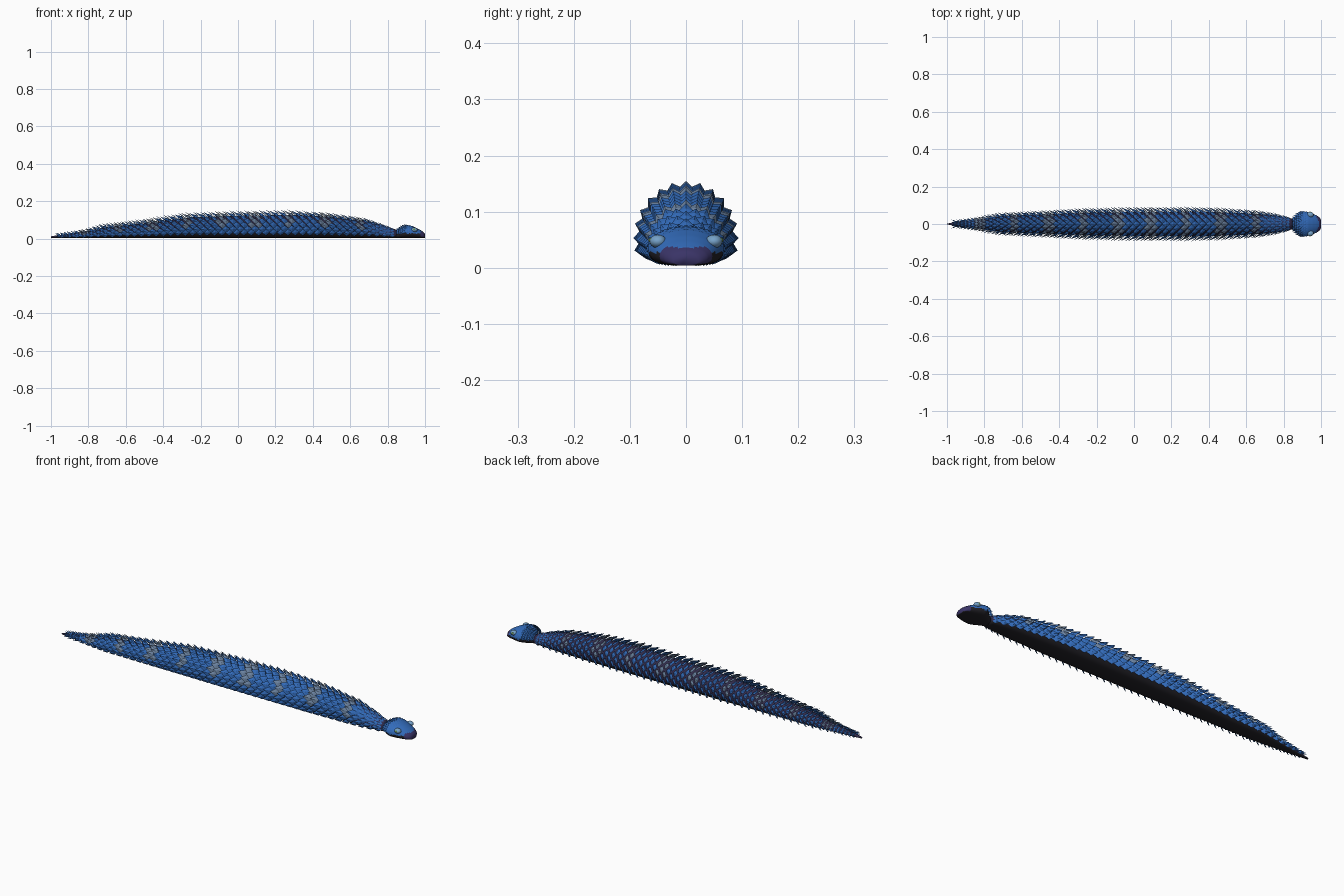
import bpy, bmesh, math
from mathutils import Vector

cube = bpy.data.objects.get("Cube")
if cube:
    bpy.data.objects.remove(cube)


def material(name, rgb):
    m = bpy.data.materials.new(name)
    m.use_nodes = True
    m.diffuse_color = (*rgb, 1)
    m.node_tree.nodes["Principled BSDF"].inputs["Base Color"].default_value = (*rgb, 1)
    return m


BLUE = material("scale blue", (0.033, 0.15, 0.5))
BAND = material("band grey blue", (0.15, 0.23, 0.36))
SKIN = material("skin dark purple", (0.03, 0.024, 0.07))
BELLY = material("belly black", (0.016, 0.015, 0.02))
SNOUT = material("snout purple", (0.042, 0.034, 0.135))
EYE = material("eye pale blue", (0.18, 0.36, 0.58))
IRIS = material("iris green", (0.2, 0.4, 0.1))

FLOOR = 0.004
# Profiles: x, half width, top height
BODY = [(-1, .002, .012), (-.95, .012, .02), (-.8, .03, .04), (-.7, .043, .062),
        (-.5, .05, .082), (-.25, .06, .114), (0, .064, .122), (.3, .066, .127),
        (.5, .062, .117), (.7, .052, .092), (.78, .042, .07), (.85, .028, .046)]
HEAD = [(.84, .026, .042), (.86, .035, .05), (.88, .055, .064), (.905, .067, .072),
        (.93, .064, .068), (.955, .055, .057), (.975, .047, .046), (.99, .037, .036),
        (1, .022, .026)]


def size_at(profile, x):
    for a, b in zip(profile, profile[1:]):
        if x <= b[0]:
            t = max(0, (x - a[0]) / (b[0] - a[0]))
            return a[1] + t * (b[1] - a[1]), a[2] + t * (b[2] - a[2])
    return profile[-1][1:]


def surface(profile, x, angle):
    """Point at an angle from the top: round back, flattened belly."""
    w, top = size_at(profile, x)
    mid = FLOOR + 0.4 * (top - FLOOR)
    s, c = math.sin(angle), math.cos(angle)
    if c >= 0:
        return Vector((x, w * s, mid + (top - mid) * c))
    flat = math.copysign(abs(s) ** 0.6, s)
    return Vector((x, w * flat, mid - (mid - FLOOR) * abs(c) ** 0.8))


def finish(name, bm, mats, smooth=False):
    bmesh.ops.recalc_face_normals(bm, faces=bm.faces)
    mesh = bpy.data.meshes.new(name)
    bm.to_mesh(mesh)
    bm.free()
    for m in mats:
        mesh.materials.append(m)
    for p in mesh.polygons:
        p.use_smooth = smooth
    ob = bpy.data.objects.new(name, mesh)
    bpy.context.collection.objects.link(ob)


def loft(name, profile, steps, mats, rule, sides=32):
    bm = bmesh.new()
    x0, x1 = profile[0][0], profile[-1][0]
    rings = []
    for i in range(steps + 1):
        x = x0 + (x1 - x0) * i / steps
        rings.append([bm.verts.new(surface(profile, x, math.tau * k / sides))
                      for k in range(sides)])
    for a, b in zip(rings, rings[1:]):
        for k in range(sides):
            n = (k + 1) % sides
            bm.faces.new((a[k], a[n], b[n], b[k]))
    bm.faces.new(rings[0])
    bm.faces.new(rings[-1])
    for f in bm.faces:
        f.material_index = rule(f.calc_center_median())
    finish(name, bm, mats, True)


def add_scale(bm, profile, x, angle, width, length, lift, colour):
    """Ridged leaf-shaped scale whose raised tip points to the tail."""
    p = surface(profile, x, angle)
    side = (surface(profile, x, angle + 0.05) - surface(profile, x, angle - 0.05)).normalized()
    out = side.cross(Vector((1, 0, 0))).normalized()
    if out.dot(p - Vector((x, 0, size_at(profile, x)[1] * 0.4))) < 0:
        out = -out
    back = Vector((-length, 0, 0))
    base = p - out * lift * 0.15
    mid = p + back * 0.5 + out * lift * 0.4
    tip = p + back + out * lift
    v = [bm.verts.new(q) for q in (base, mid + side * width / 2, tip, mid - side * width / 2,
                                   mid + out * lift * 0.22)]
    faces = [bm.faces.new((v[k], v[(k + 1) % 4], v[4])) for k in range(4)]
    faces.append(bm.faces.new((v[0], v[3], v[2], v[1])))
    for f in faces:
        f.material_index = colour


# Body core and head
def body_rule(c):
    w, top = size_at(BODY, c.x)
    return 1 if c.z < FLOOR + 0.22 * (top - FLOOR) else 0


def head_rule(c):
    if c.x > 0.975 and 0.0075 < c.z < 0.036:
        return 2
    return 1 if c.z < 0.027 else 0


loft("body", BODY, 80, [SKIN, BELLY], body_rule)
loft("head", HEAD, 32, [BLUE, BELLY, SNOUT], head_rule)

# Overlapping body scales in staggered rows, with pale bands over the back
bm = bmesh.new()
rows, step = 92, math.radians(30)
for r in range(rows):
    x = -0.945 + 1.785 * r / (rows - 1)
    w, top = size_at(BODY, x)
    size = max(0.38, min(1, w / 0.062))
    for k in range(-4, 5):
        angle = (k + 0.5 * (r % 2)) * step
        if abs(angle) > math.radians(112):
            continue
        in_band = abs((x - 0.118 + 0.0925) % 0.185 - 0.0925) < 0.025
        pale = in_band and x < 0.75 and abs(angle) < math.radians(85)
        add_scale(bm, BODY, x, angle, 0.53 * (w + 0.004),
                  0.022 + 0.023 * size, 0.028 * size, 1 if pale else 0)
finish("body_scales", bm, [BLUE, BAND])

# Small, flat head scales
bm = bmesh.new()
for r in range(13):
    x = 0.862 + 0.0102 * r
    w, top = size_at(HEAD, x)
    for k in range(-7, 8):
        angle = math.radians(13) * (k + 0.5 * (r % 2))
        if abs(angle) < math.radians(88):
            add_scale(bm, HEAD, x, angle, 0.24 * w, 0.019, 0.005, 0)
finish("head_scales", bm, [BLUE])


# Eyes
def ball(name, centre, scale, mat):
    bpy.ops.mesh.primitive_uv_sphere_add(segments=16, ring_count=10, location=centre)
    ob = bpy.context.object
    ob.name = name
    ob.scale = scale
    ob.data.materials.append(mat)
    bpy.ops.object.shade_smooth()


for label, s in (("left", 1), ("right", -1)):
    ball(label + "_eye", (0.943, s * 0.05, 0.047), (0.017, 0.015, 0.012), EYE)
    ball(label + "_iris", (0.942, s * 0.062, 0.049), (0.006, 0.004, 0.005), IRIS)
